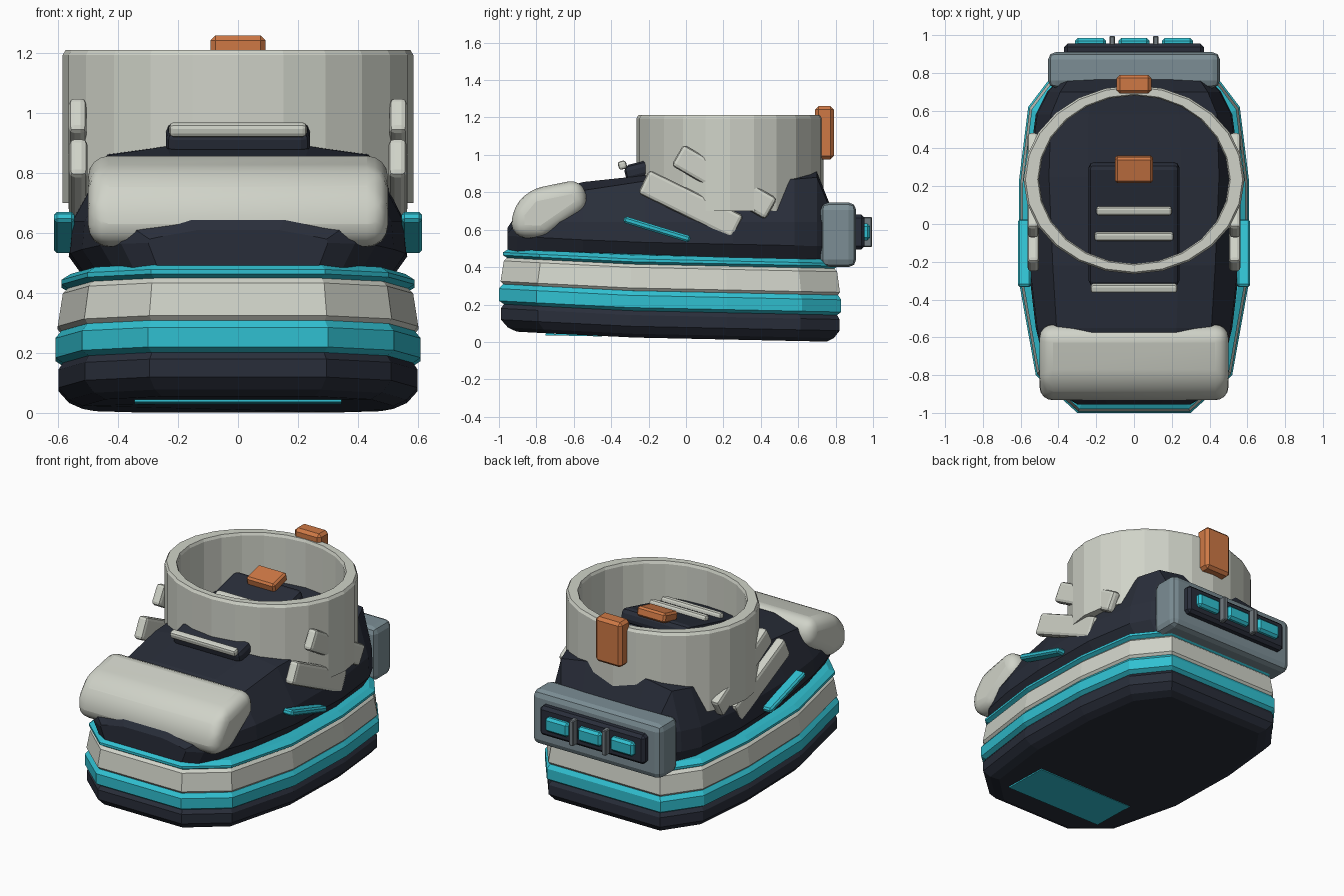
import bpy, bmesh, math
from mathutils import Matrix

if "Cube" in bpy.data.objects:
    bpy.data.objects.remove(bpy.data.objects["Cube"])


def material(name, rgb):
    m = bpy.data.materials.new(name)
    m.diffuse_color = (*rgb, 1)
    m.use_nodes = True
    m.node_tree.nodes["Principled BSDF"].inputs["Base Color"].default_value = m.diffuse_color
    return m


NAVY = material("dark_navy", (0.022, 0.027, 0.042))
BONE = material("bone_white", (0.63, 0.65, 0.58))
TEAL = material("turquoise", (0.03, 0.53, 0.64))
STEEL = material("blue_grey", (0.20, 0.27, 0.30))
GREY = material("divider_grey", (0.17, 0.20, 0.22))
ORANGE = material("orange", (0.62, 0.19, 0.06))


def finish(bm, name, mat, bevel=0, segments=1, smooth=False):
    bmesh.ops.recalc_face_normals(bm, faces=bm.faces)
    me = bpy.data.meshes.new(name)
    bm.to_mesh(me)
    bm.free()
    me.materials.append(mat)
    ob = bpy.data.objects.new(name, me)
    bpy.context.collection.objects.link(ob)
    if bevel:
        mod = ob.modifiers.new("bevel", 'BEVEL')
        mod.width, mod.segments = bevel, segments
        mod.limit_method = 'ANGLE'
        mod.angle_limit = math.radians(20)
    if smooth:
        bpy.ops.object.select_all(action='DESELECT')
        ob.select_set(True)
        bpy.context.view_layer.objects.active = ob
        bpy.ops.object.shade_smooth_by_angle(angle=math.radians(40))
    return ob


def loft(name, rings, mat, loop=False, **kw):
    """Skin a list of equal-length rings; loop joins last to first, else cap ends."""
    bm = bmesh.new()
    rows = [[bm.verts.new(p) for p in r] for r in rings]
    n = len(rows[0])
    pairs = list(zip(rows, rows[1:])) + ([(rows[-1], rows[0])] if loop else [])
    for a, b in pairs:
        for i in range(n):
            j = (i + 1) % n
            bm.faces.new((a[i], a[j], b[j], b[i]))
    if not loop:
        bm.faces.new(rows[0])
        bm.faces.new(rows[-1])
    return finish(bm, name, mat, **kw)


def box(name, center, size, mat, tilt=0, bevel=0.015, segments=1, smooth=False):
    """Bevelled box, tilted about the x axis (degrees)."""
    bm = bmesh.new()
    M = (Matrix.Translation(center) @ Matrix.Rotation(math.radians(tilt), 4, 'X')
         @ Matrix.Diagonal((*size, 1)))
    bmesh.ops.create_cube(bm, size=1, matrix=M)
    return finish(bm, name, mat, bevel, segments, smooth)


# --- sole: stacked layers sharing one outline and a rising toe ---
half = [(0.30, -1.0), (0.52, -0.80), (0.61, -0.30), (0.61, 0.22), (0.56, 0.62), (0.40, 0.83)]
outline = half + [(-x, y) for x, y in reversed(half)]


def lift(y):
    return 0.025 * (0.83 - y) / 1.18 if y > -0.35 else 0.025 + 0.035 * (-0.35 - y) / 0.65


def sole_layer(name, profile, mat):
    """profile: (inset, height) pairs from bottom to top."""
    rings = []
    for inset, h in profile:
        ring = []
        for x, y in outline:
            px, py = x * (1 - inset / 0.6), y * (1 - inset / 0.95)
            ring.append((px, py, lift(py) + h))
        rings.append(ring)
    loft(name, rings, mat)


sole_layer("outsole", [(0.09, 0), (0.045, 0.02), (0.01, 0.06), (0.01, 0.12), (0.03, 0.15)], NAVY)
sole_layer("lower_stripe", [(0.03, 0.14), (0, 0.16), (0, 0.225), (0.02, 0.25)], TEAL)
sole_layer("midsole", [(0.03, 0.24), (0.008, 0.265), (0.025, 0.375), (0.05, 0.40)], BONE)
sole_layer("upper_stripe", [(0.045, 0.39), (0.02, 0.405), (0.02, 0.42), (0.05, 0.44)], TEAL)
box("outsole_panel", (0, -0.60, 0.037), (0.69, 0.30, 0.009), TEAL, tilt=-1.2, bevel=0)

# --- upper: cross-sections along the foot (y, widest, top width, shoulder z, top z) ---
sections = [(-0.955, 0.30, 0.25, 0.59, 0.61), (-0.90, 0.39, 0.32, 0.65, 0.69),
            (-0.80, 0.46, 0.37, 0.74, 0.78), (-0.55, 0.52, 0.41, 0.81, 0.855),
            (-0.22, 0.56, 0.43, 0.86, 0.89), (0.25, 0.565, 0.45, 0.87, 0.90),
            (0.58, 0.52, 0.44, 0.87, 0.90), (0.70, 0.46, 0.39, 0.88, 0.91),
            (0.775, 0.39, 0.34, 0.70, 0.72)]
rings = []
for y, w, t, zs, zt in sections:
    base = 0.40 + lift(y)
    side = [(w * 0.86, base), (w, base + 0.11), (w * 0.985, min(0.64, zs - 0.01)),
            (t, zs), (t * 0.55, zt)]
    rings.append([(x, y, z) for x, z in side] + [(-x, y, z) for x, z in reversed(side)])
loft("upper_body", rings, NAVY)

# --- toe cap: rounded side profile ---
cap = [(-0.93, 0.56), (-0.935, 0.70), (-0.84, 0.815), (-0.56, 0.872), (-0.515, 0.72), (-0.76, 0.55)]
loft("toe_cap", [[(x, y, z) for y, z in cap] for x in (-0.5, 0.5)], BONE,
     bevel=0.10, segments=4, smooth=True)

# --- ankle collar: open elliptical tube ---
rings = []
for rx, ry, z in [(0.585, 0.50, 0.70), (0.585, 0.50, 1.195), (0.575, 0.49, 1.212),
                  (0.51, 0.452, 1.212), (0.503, 0.445, 1.195), (0.503, 0.445, 0.70)]:
    rings.append([(rx * math.cos(i * math.tau / 24), 0.235 + ry * math.sin(i * math.tau / 24), z)
                  for i in range(24)])
loft("ankle_collar", rings, BONE, loop=True)

# --- tongue with ribs and pull tab ---
SLOPE = 14


def tongue_z(y):
    return 0.945 + math.tan(math.radians(SLOPE)) * (y + 0.33)


box("tongue", (0, 0.0, tongue_z(0) - 0.05), (0.48, 0.67, 0.09), NAVY, SLOPE, 0.03, 2)
for i, (y, w) in enumerate([(-0.34, 0.46), (-0.065, 0.42), (0.07, 0.40)]):
    box(f"tongue_rib_{i + 1}", (0, y, tongue_z(y) + 0.003), (w, 0.045, 0.045), BONE, SLOPE, 0.014, 2)
box("tongue_tab", (0, 0.29, tongue_z(0.29) + 0.015), (0.20, 0.14, 0.06), ORANGE, SLOPE, 0.012)

# --- mirrored side straps and accent bars ---
for s, side in ((1, "right"), (-1, "left")):
    box(f"lower_strap_{side}", (s * 0.533, 0.025, 0.735), (0.062, 0.56, 0.14), BONE, -26, 0.02, 2)
    box(f"upper_strap_{side}", (s * 0.535, 0.205, 0.855), (0.06, 0.58, 0.13), BONE, -30, 0.02, 2)
    box(f"accent_bar_{side}", (s * 0.58, -0.155, 0.602), (0.07, 0.37, 0.036), TEAL, -17, 0.01)

# --- heel unit with lights ---
box("heel_block", (0, 0.815, 0.573), (0.91, 0.19, 0.345), STEEL, 0, 0.04, 2)
box("heel_panel", (0, 0.92, 0.588), (0.74, 0.07, 0.185), NAVY, 0, 0.018)
for i in (-1, 0, 1):
    box(f"heel_light_{i + 2}", (i * 0.23, 0.96, 0.588), (0.165, 0.05, 0.09), TEAL, 0, 0.015)
for s in (-1, 1):
    box(f"heel_divider_{'left' if s < 0 else 'right'}", (s * 0.115, 0.965, 0.588),
        (0.03, 0.06, 0.16), GREY, 0, 0.005)
box("heel_pull_tab", (0, 0.74, 1.118), (0.185, 0.10, 0.285), ORANGE, 0, 0.018)
